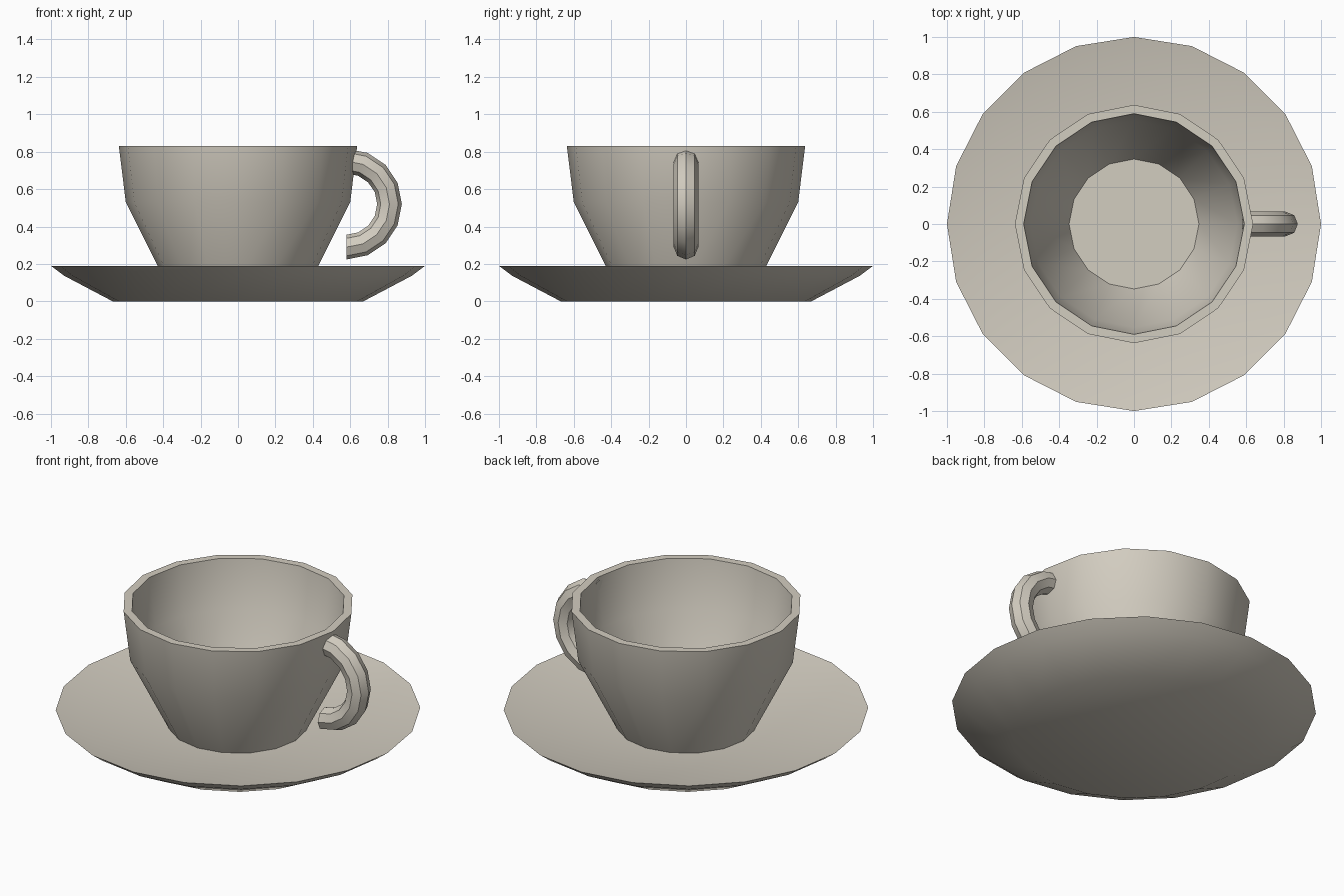
import bpy, bmesh, math

if "Cube" in bpy.data.objects:
    bpy.data.objects.remove(bpy.data.objects["Cube"])

mat = bpy.data.materials.new("warm_off_white")
mat.diffuse_color = (0.65, 0.61, 0.53, 1)
mat.use_nodes = True
mat.node_tree.nodes["Principled BSDF"].inputs["Base Color"].default_value = mat.diffuse_color


def finish(name, bm):
    bmesh.ops.recalc_face_normals(bm, faces=bm.faces)
    me = bpy.data.meshes.new(name)
    bm.to_mesh(me)
    bm.free()
    me.materials.append(mat)
    ob = bpy.data.objects.new(name, me)
    bpy.context.collection.objects.link(ob)
    bpy.ops.object.select_all(action='DESELECT')
    ob.select_set(True)
    bpy.context.view_layer.objects.active = ob
    bpy.ops.object.shade_smooth_by_angle(angle=math.radians(32))
    return ob


def skin(name, rings):
    """Join successive vertex rings and cap both ends."""
    bm = bmesh.new()
    vs = [[bm.verts.new(p) for p in ring] for ring in rings]
    n = len(vs[0])
    for a, b in zip(vs, vs[1:]):
        for i in range(n):
            j = (i + 1) % n
            bm.faces.new((a[i], a[j], b[j], b[i]))
    bm.faces.new(vs[0])
    bm.faces.new(vs[-1])
    return finish(name, bm)


def lathe(name, profile, sides):
    angles = [2 * math.pi * i / sides for i in range(sides)]
    return skin(name, [[(r * math.cos(a), r * math.sin(a), z) for a in angles]
                       for r, z in profile])


# Saucer: flat base, flared underside, shallow dished top
lathe("saucer", [(0.67, 0), (0.93, 0.137), (1.0, 0.19),
                 (0.88, 0.165), (0.40, 0.1)], 20)

# Cup: outer wall up to the lip, then down inside to the floor
lathe("cup", [(0.38, 0.092), (0.60, 0.53), (0.637, 0.83),
              (0.59, 0.83), (0.553, 0.54), (0.347, 0.12)], 16)

# Handle: half ring with octagonal section, lower end hanging free
cx, cz, major, minor = 0.58, 0.52, 0.23, 0.066
rings = []
for k in range(9):
    t = -math.pi / 2 + k * math.pi / 8
    ring = []
    for i in range(8):
        s = i * math.pi / 4
        r = major + minor * math.cos(s)
        ring.append((cx + r * math.cos(t), minor * math.sin(s), cz + r * math.sin(t)))
    rings.append(ring)
skin("handle", rings)
